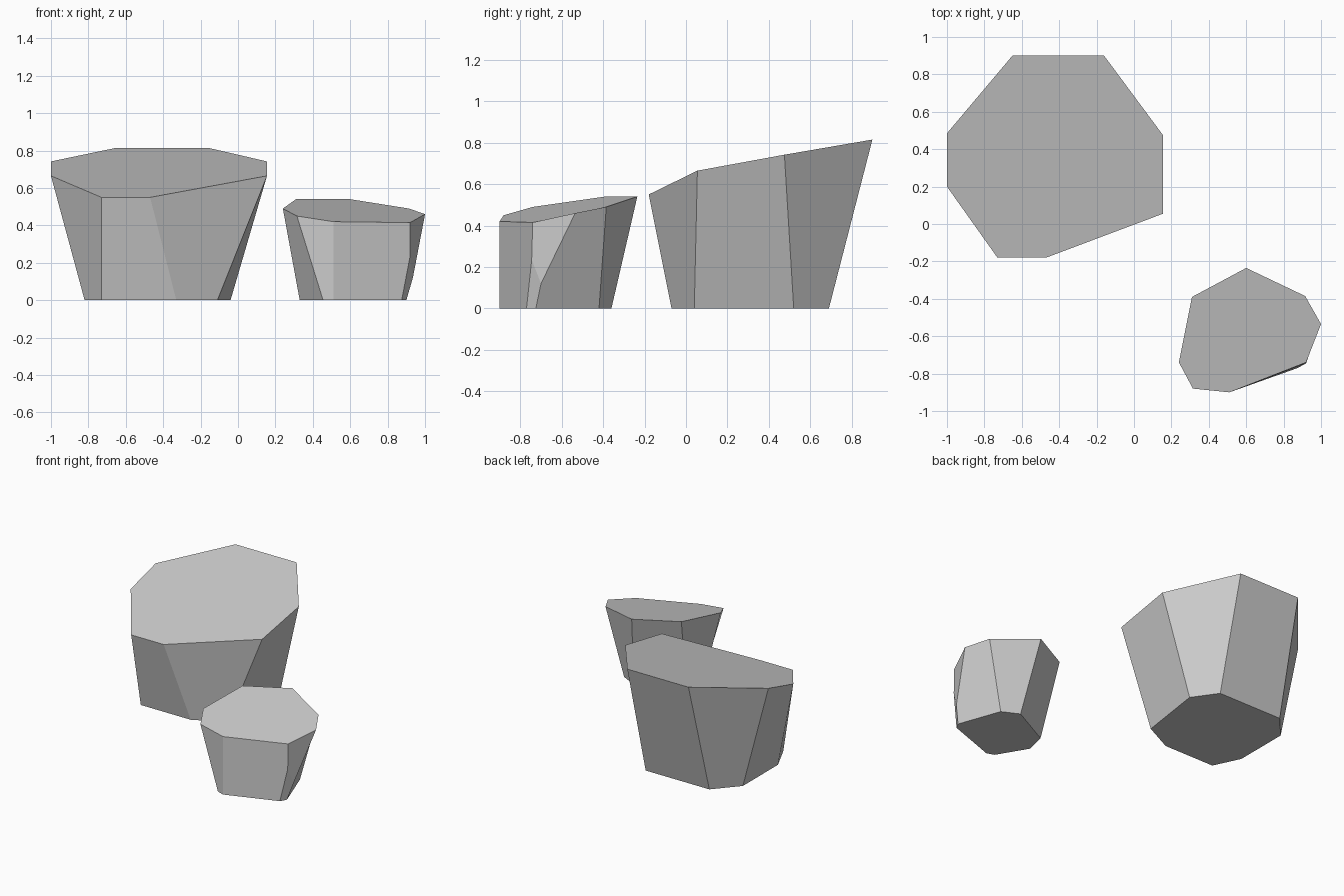
import bpy
import bmesh

cube = bpy.data.objects.get("Cube")
if cube:
    bpy.data.objects.remove(cube, do_unlink=True)

STONE = (0.6, 0.6, 0.6, 1)
stone = bpy.data.materials.new("grey_stone")
stone.use_nodes = True
stone.diffuse_color = STONE
stone.node_tree.nodes["Principled BSDF"].inputs["Base Color"].default_value = STONE


def build_rock(name, top, base, chips=()):
    """Loft a base outline to a sloping top outline; chips bend pairs of side edges."""
    bm = bmesh.new()
    upper = [bm.verts.new(p) for p in top]
    lower = [bm.verts.new((x, y, 0)) for x, y in base]
    bm.faces.new(upper)
    bm.faces.new(lower)
    count = len(top)
    for i in range(count):
        j = (i + 1) % count
        bm.faces.new((lower[i], lower[j], upper[j], upper[i]))

    # Add a bend on each chipped edge, then join the bends across the face
    bends = []
    for i, point in chips:
        edge = bm.edges.get((upper[i], lower[i]))
        _, vert = bmesh.utils.edge_split(edge, upper[i], 0.5)
        vert.co = point
        bends.append(vert)
    if bends:
        bmesh.ops.connect_verts(bm, verts=bends)

    bmesh.ops.recalc_face_normals(bm, faces=bm.faces)
    mesh = bpy.data.meshes.new(name)
    bm.to_mesh(mesh)
    bm.free()
    mesh.materials.append(stone)
    rock = bpy.data.objects.new(name, mesh)
    bpy.context.collection.objects.link(rock)


# Large rock, its top sloping down to the front
build_rock(
    "large_rock",
    top=[(-1, .485, .742), (-.65, .9, .815), (-.16, .9, .815), (.155, .475, .742),
         (.155, .055, .665), (-.47, -.18, .55), (-.73, -.18, .55), (-1, .2, .665)],
    base=[(-.82, .52), (-.67, .69), (-.16, .69), (-.04, .52),
          (-.11, .04), (-.33, -.07), (-.73, -.07), (-.82, .12)],
)

# Small rock with a chipped right corner
build_rock(
    "small_rock",
    top=[(.24, -.74, .49), (.31, -.39, .54), (.6, -.235, .54), (.915, -.385, .49),
         (1, -.535, .46), (.92, -.74, .415), (.51, -.9, .42), (.315, -.88, .45)],
    base=[(.33, -.67), (.365, -.52), (.67, -.36), (.79, -.42),
          (.9, -.725), (.875, -.77), (.51, -.9), (.455, -.88)],
    chips=[(4, (.935, -.7, .12)), (5, (.92, -.745, .235))],
)
